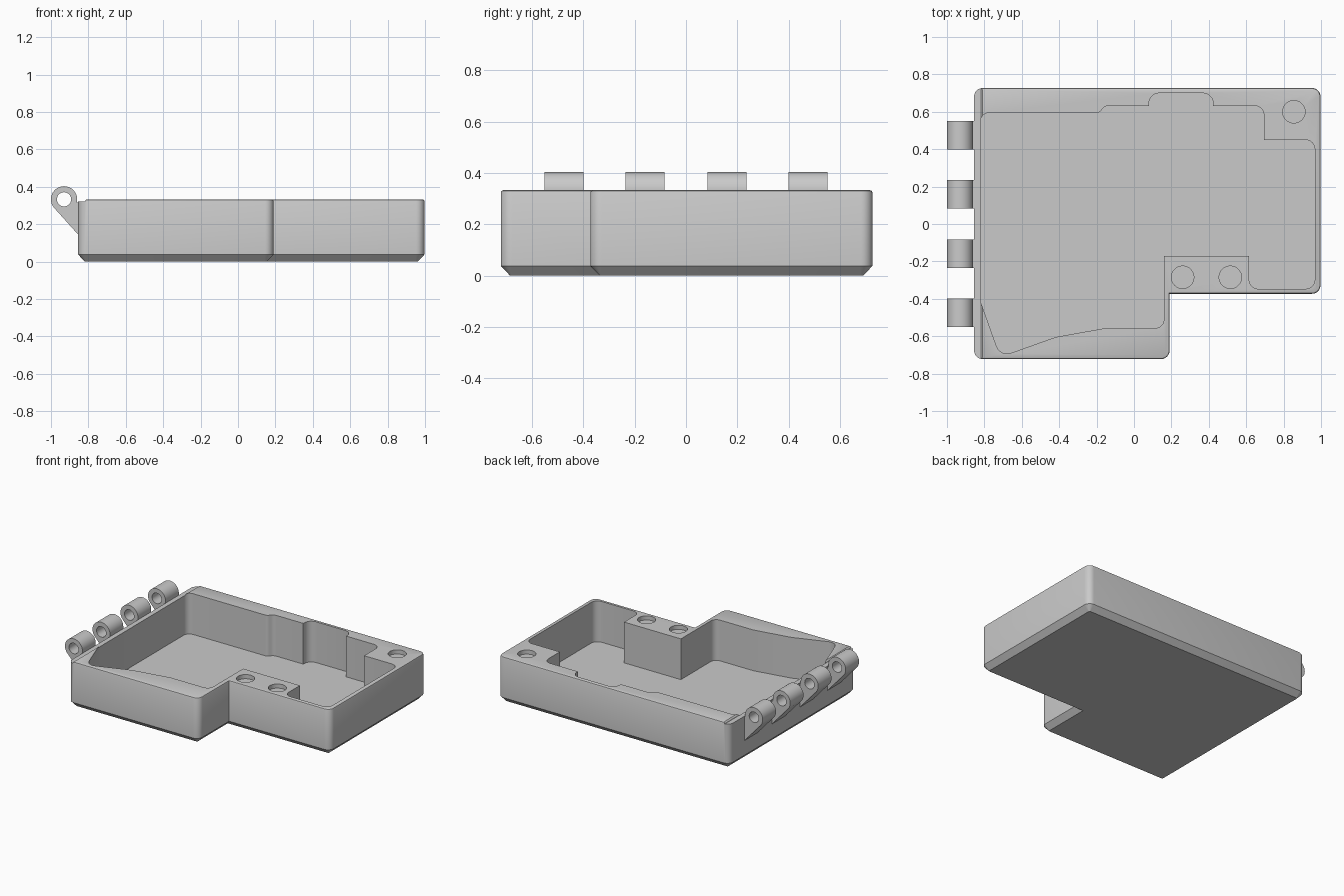
import bpy, bmesh, math
from mathutils import Vector

if "Cube" in bpy.data.objects:
    bpy.data.objects.remove(bpy.data.objects["Cube"], do_unlink=True)

COLOUR = (0.59, 0.59, 0.59, 1)
grey = bpy.data.materials.new("plain_grey")
grey.use_nodes = True
grey.diffuse_color = COLOUR
grey.node_tree.nodes["Principled BSDF"].inputs["Base Color"].default_value = COLOUR


def rounded(corners, inset=0.0, steps=6):
    """Round a clockwise list of (x, y, radius) corners, optionally inset."""
    out, n = [], len(corners)
    for i, (x, y, r) in enumerate(corners):
        p = Vector((x, y))
        a = (Vector(corners[i - 1][:2]) - p).normalized()
        b = (Vector(corners[(i + 1) % n][:2]) - p).normalized()
        half = a.angle(b) / 2
        middle = (a + b).normalized() / math.sin(half)
        if inset:
            turn = a.x * b.y - a.y * b.x
            p += middle * inset * (1 if turn > 0 else -1)
            r = max(r - inset, 0.004) if r else 0
        if not r:
            out.append(p)
            continue
        centre = p + middle * r
        start = (p + a * r / math.tan(half) - centre).normalized()
        end = (p + b * r / math.tan(half) - centre).normalized()
        for k in range(steps + 1):
            out.append(centre + start.slerp(end, k / steps).normalized() * r)
    return out


def loft(name, rings):
    """Skin matching rings of 3D points and cap both ends."""
    bm = bmesh.new()
    loops = [[bm.verts.new(p) for p in ring] for ring in rings]
    for low, high in zip(loops, loops[1:]):
        for i in range(len(low)):
            bm.faces.new((low[i - 1], low[i], high[i], high[i - 1]))
    bm.faces.new(loops[0])
    bm.faces.new(loops[-1])
    bmesh.ops.recalc_face_normals(bm, faces=bm.faces)
    mesh = bpy.data.meshes.new(name)
    bm.to_mesh(mesh)
    bm.free()
    mesh.materials.append(grey)
    ob = bpy.data.objects.new(name, mesh)
    bpy.context.collection.objects.link(ob)
    return ob


def prism_z(name, points, low, high):
    return loft(name, [[(p[0], p[1], z) for p in points] for z in (low, high)])


def prism_y(name, points, near, far):
    return loft(name, [[(p[0], y, p[1]) for p in points] for y in (near, far)])


def arc(cx, cy, r, first=0, last=360, n=40):
    angles = [math.radians(first + (last - first) * k / n) for k in range(n + (last - first < 360))]
    return [(cx + r * math.cos(t), cy + r * math.sin(t)) for t in angles]


def finish(ob, cutters):
    """Cut the part, then smooth its round walls."""
    bpy.ops.object.select_all(action='DESELECT')
    ob.select_set(True)
    bpy.context.view_layer.objects.active = ob
    for cutter in cutters:
        mod = ob.modifiers.new("cut", 'BOOLEAN')
        mod.operation, mod.solver, mod.object = 'DIFFERENCE', 'EXACT', cutter
        bpy.ops.object.modifier_apply(modifier=mod.name)
        bpy.data.objects.remove(cutter, do_unlink=True)
    bpy.ops.object.shade_smooth_by_angle(angle=math.radians(25))


# Tray shell: stepped outline, chamfered base, softened rim
TOP = 0.333
outline = [(-0.855, 0.727, 0.045), (0.997, 0.727, 0.045), (0.997, -0.373, 0.045),
           (0.19, -0.373, 0), (0.19, -0.722, 0.045), (-0.855, -0.722, 0.045)]
levels = [(0.036, 0), (0, 0.038), (0, TOP - 0.01), (0.003, TOP - 0.003), (0.01, TOP)]
tray = loft("tray", [[(p.x, p.y, z) for p in rounded(outline, d)] for d, z in levels])

# Pocket outline, clockwise from the back left
pocket = [(-0.82, 0.595, 0.045), (-0.185, 0.595, 0.03), (-0.155, 0.632, 0.04),
          (0.08, 0.632, 0), (0.08, 0.70, 0.055), (0.423, 0.70, 0.055), (0.423, 0.632, 0),
          (0.695, 0.632, 0.05), (0.695, 0.45, 0), (0.967, 0.45, 0.05),
          (0.967, -0.347, 0.05), (0.615, -0.347, 0.05), (0.615, -0.17, 0),
          (0.16, -0.17, 0), (0.16, -0.556, 0.045), (-0.15, -0.556, 0),
          (-0.42, -0.605, 0), (-0.715, -0.71, 0.06), (-0.82, -0.415, 0)]
cuts = [prism_z("pocket_cutter", rounded(pocket), 0.038, 0.5)]

# Round recesses in the rim
for x, y in [(0.855, 0.6), (0.26, -0.285), (0.515, -0.285)]:
    cuts.append(prism_z("recess_cutter", arc(x, y, 0.06), TOP - 0.03, 0.5))

# Lowered strip beside the hinge
strip = [(-0.95, 0.321), (-0.819, 0.321), (-0.817, 0.327), (-0.809, 0.334), (-0.809, 0.5), (-0.95, 0.5)]
cuts.append(prism_y("strip_cutter", strip, -0.9, 0.9))
finish(tray, cuts)

# Hinge knuckles with a pin hole and an angled web
knuckle = arc(-0.93, 0.333, 0.07, 0, 222) + [(-0.85, 0.139), (-0.85, 0.315), (-0.86, 0.315)]
for number, y in enumerate((-0.475, -0.16, 0.16, 0.475), 1):
    hinge = prism_y(f"hinge_knuckle_{number}", knuckle, y - 0.076, y + 0.076)
    hole = prism_y("pin_cutter", arc(-0.93, 0.333, 0.038), y - 0.2, y + 0.2)
    finish(hinge, [hole])
